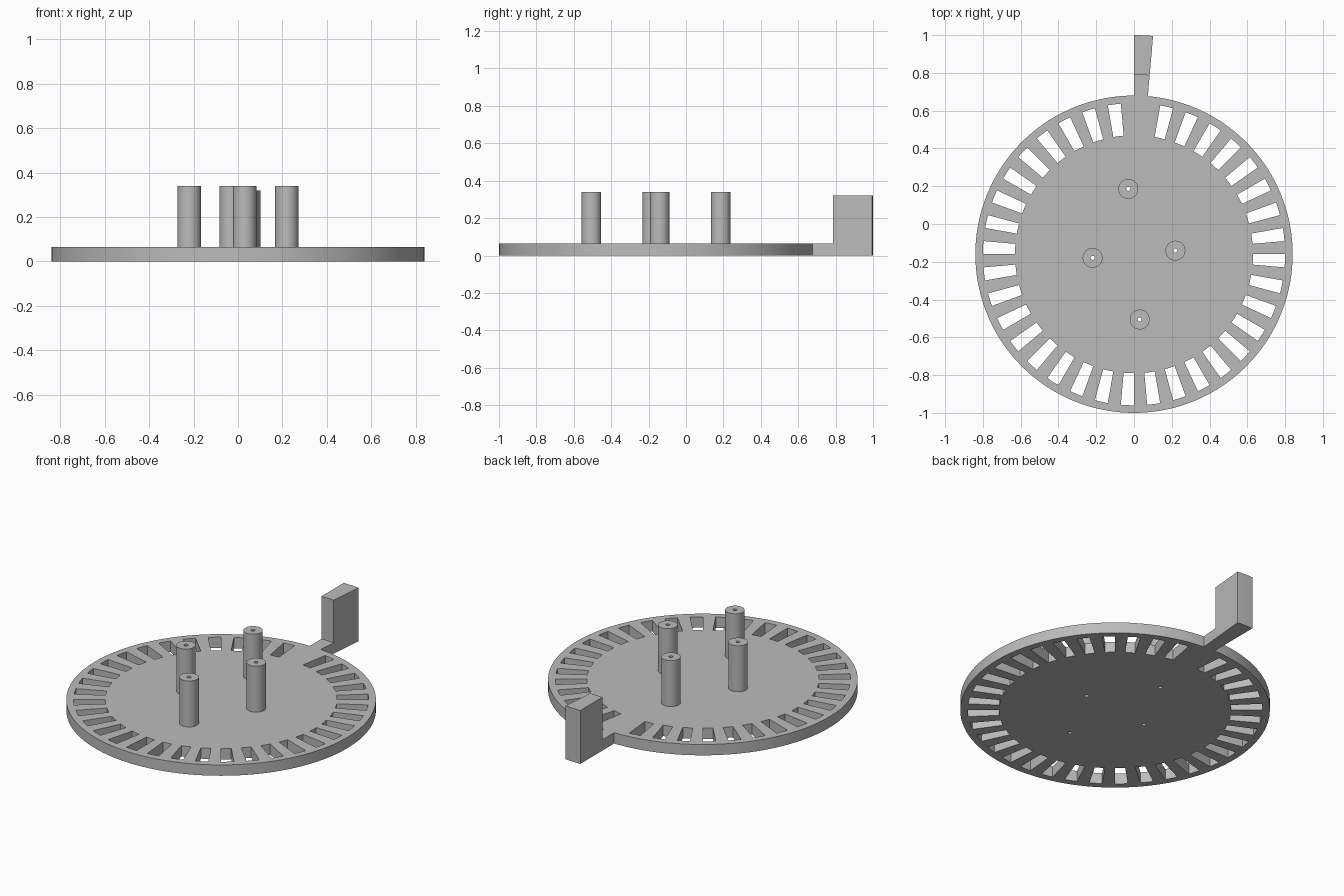
import bpy
import bmesh
from math import sin, cos, radians
from mathutils import Vector

if "Cube" in bpy.data.objects:
    bpy.data.objects.remove(bpy.data.objects["Cube"], do_unlink=True)

grey = bpy.data.materials.new("plain grey")
grey.use_nodes = True
grey.diffuse_color = (0.5, 0.5, 0.5, 1)
grey.node_tree.nodes["Principled BSDF"].inputs["Base Color"].default_value = grey.diffuse_color

CENTER = Vector((0, -0.16))
RIM, TAB_START, TAB_END = 0.84, 0.95, 1.16
PLATE_TOP, BLOCK_TOP, POST_TOP = 0.065, 0.32, 0.34
SLOT_IN, SLOT_OUT = 0.63, 0.80
POST_R, HOLE_R = 0.0525, 0.011


def arc(radius, start, end, steps, center=CENTER):
    """Points on an arc, angles in degrees clockwise from +y."""
    angles = [radians(start + (end - start) * i / steps) for i in range(steps + 1)]
    return [center + radius * Vector((sin(a), cos(a))) for a in angles]


def circle(radius, center, steps):
    return arc(radius, 0, 360, steps, center)[:-1]


def sector(inner, outer, start, end):
    return arc(inner, start, end, 4) + arc(outer, end, start, 4)


def extrude_profile(name, loops, bottom, top):
    """Fill an outline with holes and raise it to a solid."""
    bm = bmesh.new()
    edges = []
    for loop in loops:
        verts = [bm.verts.new((p.x, p.y, bottom)) for p in loop]
        edges += [bm.edges.new((v, verts[i - 1])) for i, v in enumerate(verts)]
    bmesh.ops.triangle_fill(bm, use_beauty=True, use_dissolve=False,
                            edges=edges, normal=(0, 0, 1))
    raised = bmesh.ops.extrude_face_region(bm, geom=bm.faces[:], use_keep_orig=True)
    lifted = [g for g in raised["geom"] if isinstance(g, bmesh.types.BMVert)]
    bmesh.ops.translate(bm, verts=lifted, vec=(0, 0, top - bottom))
    bmesh.ops.recalc_face_normals(bm, faces=bm.faces[:])
    mesh = bpy.data.meshes.new(name)
    bm.to_mesh(mesh)
    bm.free()
    mesh.materials.append(grey)
    obj = bpy.data.objects.new(name, mesh)
    bpy.context.collection.objects.link(obj)
    bpy.ops.object.select_all(action="DESELECT")
    obj.select_set(True)
    bpy.context.view_layer.objects.active = obj
    bpy.ops.object.shade_smooth_by_angle(angle=radians(30))
    return obj


# Four posts on two crossed axes, turned slightly
turn = radians(5)
post_centers = []
for side in (1, -1):
    post_centers.append(CENTER + side * 0.347 * Vector((-sin(turn), cos(turn))))
    post_centers.append(CENTER + side * 0.22 * Vector((cos(turn), sin(turn))))

# Round plate with a tab, a ring of slots and four pin holes
outline = arc(RIM, 5, 360, 142) + arc(TAB_END, 0, 5, 4)
slots = [sector(SLOT_IN, SLOT_OUT, 10 * k, 10 * k + 5) for k in range(1, 36)]
pin_holes = [circle(HOLE_R, c, 16) for c in post_centers]
extrude_profile("slotted_plate", [outline] + slots + pin_holes, 0, PLATE_TOP)

# Upright block at the end of the tab
extrude_profile("tab_block", [sector(TAB_START, TAB_END, 0, 5)], PLATE_TOP, BLOCK_TOP)

# Hollow posts
for number, c in enumerate(post_centers, 1):
    extrude_profile(f"post_{number}", [circle(POST_R, c, 48), circle(HOLE_R, c, 16)],
                    PLATE_TOP, POST_TOP)
